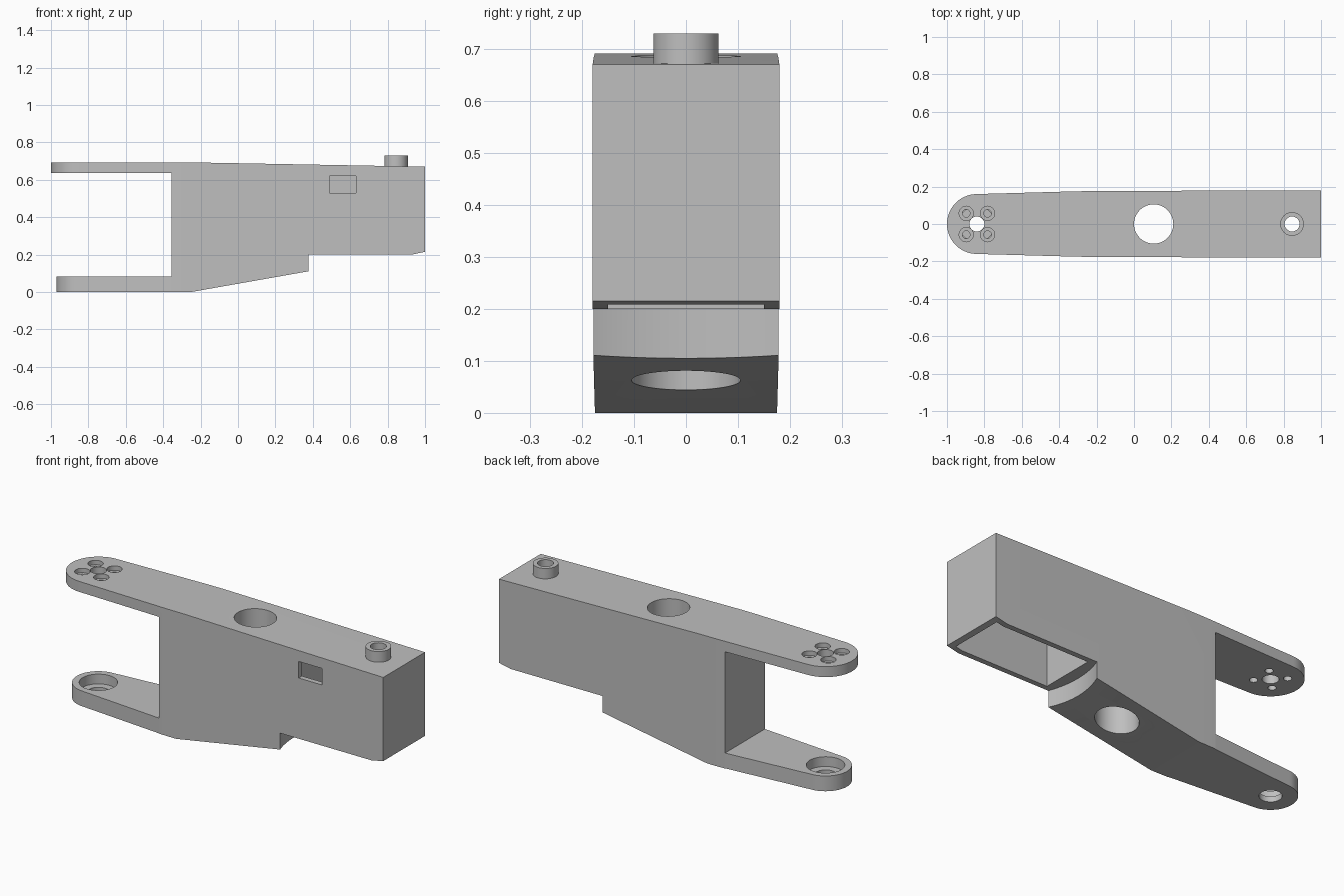
import bpy, bmesh, math
from mathutils import Vector

if "Cube" in bpy.data.objects:
    bpy.data.objects.remove(bpy.data.objects["Cube"], do_unlink=True)

grey = bpy.data.materials.new("matte grey")
grey.use_nodes = True
COLOUR = (0.52, 0.52, 0.52, 1)
grey.diffuse_color = COLOUR
grey.node_tree.nodes["Principled BSDF"].inputs["Base Color"].default_value = COLOUR


def prism(name, points, shift):
    """Extrude a closed outline of 3D points along a vector."""
    bm = bmesh.new()
    face = bm.faces.new([bm.verts.new(p) for p in points])
    grown = bmesh.ops.extrude_face_region(bm, geom=[face])["geom"]
    moved = [v for v in grown if isinstance(v, bmesh.types.BMVert)]
    bmesh.ops.translate(bm, verts=moved, vec=Vector(shift))
    bmesh.ops.recalc_face_normals(bm, faces=bm.faces)
    mesh = bpy.data.meshes.new(name)
    bm.to_mesh(mesh)
    bm.free()
    mesh.materials.append(grey)
    ob = bpy.data.objects.new(name, mesh)
    bpy.context.collection.objects.link(ob)
    return ob


def cylinder(name, x, y, r, z0, z1, sides=48):
    ring = [(x + r * math.cos(2 * math.pi * i / sides),
             y + r * math.sin(2 * math.pi * i / sides), z0) for i in range(sides)]
    return prism(name, ring, (0, 0, z1 - z0))


def box(name, x0, x1, y0, y1, z0, z1):
    return prism(name, [(x0, y0, z0), (x1, y0, z0), (x1, y1, z0), (x0, y1, z0)],
                 (0, 0, z1 - z0))


def tongue(name, r, sides, z0, z1):
    """Plan outline with a round nose about the left pivot; sides lists (x, half width)."""
    nose = [(PIVOT + r * math.cos(a), r * math.sin(a), z0)
            for a in [math.radians(92 + 176 * i / 32) for i in range(33)]]
    low = [(x, -w, z0) for x, w in sides]
    high = [(x, w, z0) for x, w in reversed(sides)]
    return prism(name, nose + low + high, (0, 0, z1 - z0))


def combine(target, tool, operation):
    mod = target.modifiers.new("combine", "BOOLEAN")
    mod.operation, mod.solver, mod.object = operation, "EXACT", tool
    bpy.ops.object.select_all(action="DESELECT")
    bpy.context.view_layer.objects.active = target
    target.select_set(True)
    bpy.ops.object.modifier_apply(modifier=mod.name)
    bpy.data.objects.remove(tool, do_unlink=True)


PIVOT, PEG = -0.84, 0.845

# Main body: side profile trimmed by the tapered plan outline
profile = [(-1.1, 0.692), (-0.2, 0.692), (1, 0.67), (1, 0.215), (0.884, 0.19),
           (0.39, 0.19), (0.39, 0.113), (-0.25, 0), (-0.355, 0),
           (-0.355, 0.635), (-1.1, 0.635)]
body = prism("arm_body", [(x, -0.3, z) for x, z in profile], (0, 0.6, 0))
combine(body, tongue("plan", 0.16, [(-0.3, 0.175), (0.3, 0.178), (1.1, 0.18)], -0.2, 1),
        "INTERSECT")

# Lower fork tab and top peg
combine(body, tongue("lower_tab", 0.13, [(-0.335, 0.173)], 0, 0.083), "UNION")
combine(body, cylinder("peg", PEG, 0, 0.063, 0.65, 0.73), "UNION")

# Curved clearance below the right end, and the hollow above it
combine(body, cylinder("clearance", PEG, 0, 0.5, -0.1, 0.2, 128), "DIFFERENCE")
combine(body, box("hollow", 0.41, 0.97, -0.15, 0.15, 0.1, 0.64), "DIFFERENCE")
combine(body, box("side_window", 0.49, 0.63, -0.3, -0.1, 0.53, 0.62), "DIFFERENCE")

# Round holes: x, y, radius, bottom, top
holes = [(0.105, 0, 0.105, -0.1, 0.8), (PEG, 0, 0.04, 0.6, 0.8),
         (PIVOT, 0, 0.04, 0.6, 0.8),
         (PIVOT, 0, 0.095, 0.03, 0.2), (PIVOT, 0, 0.055, -0.1, 0.2)]
for sx in (-1, 1):
    for sy in (-1, 1):
        x, y = PIVOT + sx * 0.057, sy * 0.057
        holes += [(x, y, 0.038, 0.668, 0.8), (x, y, 0.02, 0.6, 0.8)]
for hole in holes:
    combine(body, cylinder("hole", *hole), "DIFFERENCE")

bpy.ops.object.shade_smooth_by_angle(angle=math.radians(25))
